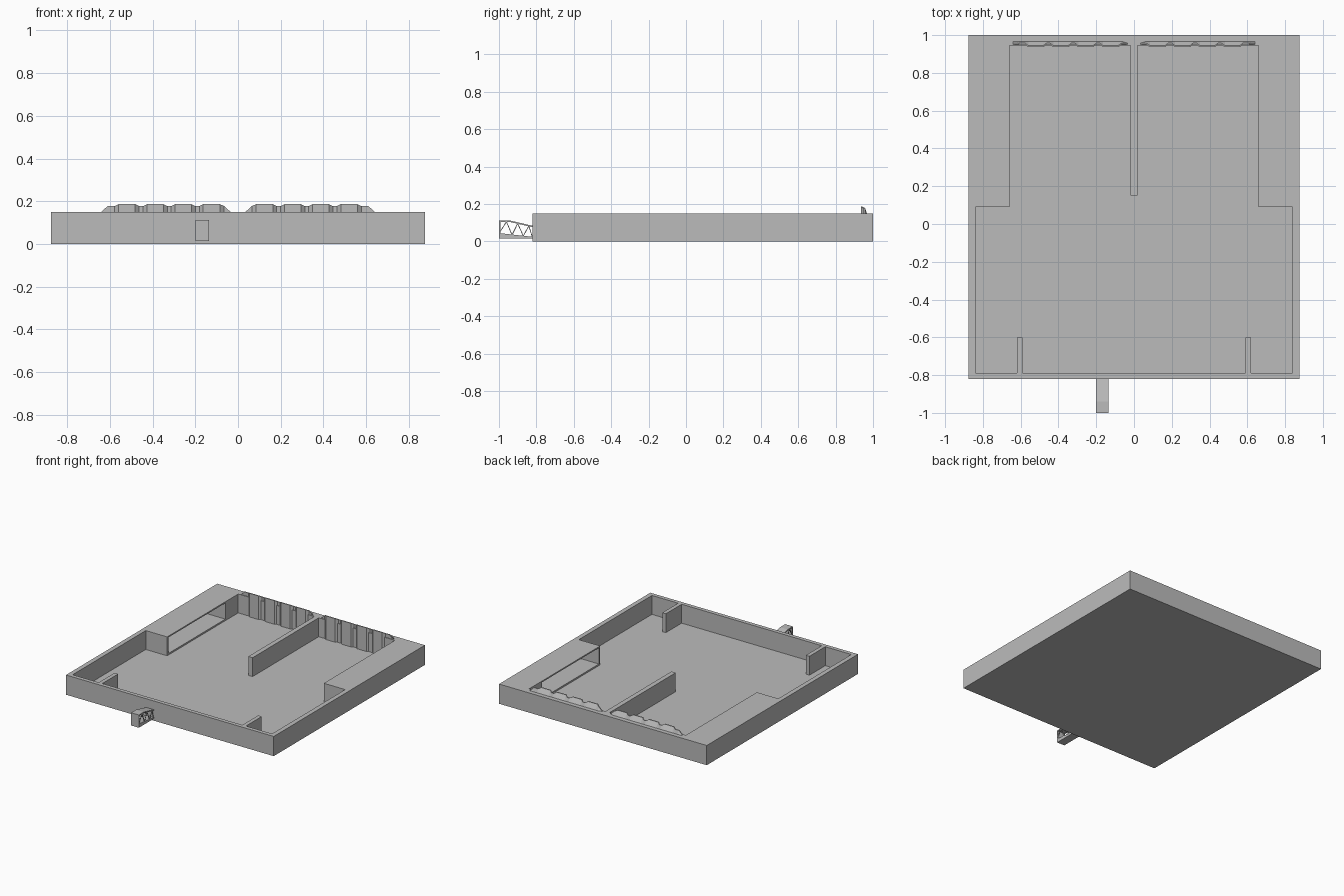
import bpy
import bmesh
from mathutils import Vector

if "Cube" in bpy.data.objects:
    bpy.data.objects.remove(bpy.data.objects["Cube"], do_unlink=True)

grey = bpy.data.materials.new("plain_grey")
grey.use_nodes = True
GREY = (0.5, 0.5, 0.5, 1)
grey.diffuse_color = GREY
grey.node_tree.nodes["Principled BSDF"].inputs["Base Color"].default_value = GREY

H = 0.15       # wall height
FLOOR = 0.006  # floor thickness


def finish(name, bm):
    bmesh.ops.recalc_face_normals(bm, faces=bm.faces)
    mesh = bpy.data.meshes.new(name)
    bm.to_mesh(mesh)
    bm.free()
    mesh.materials.append(grey)
    obj = bpy.data.objects.new(name, mesh)
    bpy.context.collection.objects.link(obj)
    return obj


def prism(name, outline, low, high, place):
    """Extrude a 2D outline from low to high; place maps (a, b, h) to a point."""
    bm = bmesh.new()
    base = bm.faces.new([bm.verts.new(place(a, b, low)) for a, b in outline])
    moved = bmesh.ops.extrude_face_region(bm, geom=[base])["geom"]
    shift = Vector(place(0, 0, high)) - Vector(place(0, 0, low))
    bmesh.ops.translate(bm, vec=shift, verts=[v for v in moved if isinstance(v, bmesh.types.BMVert)])
    return finish(name, bm)


def upright(a, b, h):
    return (a, b, h)


def sideways(a, b, h):
    return (h, a, b)


def box(name, x, y, z):
    return prism(name, [(x[0], y[0]), (x[1], y[0]), (x[1], y[1]), (x[0], y[1])], z[0], z[1], upright)


# Tray: half of the pocket outline, mirrored, cut from a solid slab
tray = box("tray", (-0.875, 0.875), (-0.82, 1.0), (0, H))
half = [(0.018, 0.15), (0.018, 0.945), (0.66, 0.945), (0.66, 0.09), (0.84, 0.09),
        (0.84, -0.79), (0.62, -0.79), (0.62, -0.60), (0.59, -0.60), (0.59, -0.79)]
pocket = half + [(-x, y) for x, y in reversed(half)]
cutters = [prism("pocket_cutter", pocket, FLOOR, H + 0.1, upright)]

# Low openings into the two side blocks
for name, side in (("left", 1), ("right", -1)):
    x = sorted((side * 0.6, side * 0.84))
    cutters.append(box(name + "_alcove_cutter", x, (0.105, 0.79), (0.018, 0.14)))

for cutter in cutters:
    mod = tray.modifiers.new(cutter.name, "BOOLEAN")
    mod.operation = "DIFFERENCE"
    mod.solver = "EXACT"
    mod.object = cutter
    cutter.hide_render = True
    cutter.hide_set(True)

# Apply the cuts and drop the cutters
bpy.context.view_layer.update()
cut_mesh = bpy.data.meshes.new_from_object(tray.evaluated_get(bpy.context.evaluated_depsgraph_get()))
tray.modifiers.clear()
tray.data = cut_mesh
for cutter in cutters:
    bpy.data.objects.remove(cutter, do_unlink=True)


# Corrugated back panels with sloping ends
def corrugated_panel(name, side):
    ridge, valley, back = 0.936, 0.950, 0.967
    columns = [(0.035, valley, H), (0.065, valley, 0.178)]
    for i in range(4):
        start = 0.085 + i * 0.132
        columns += [(start, ridge, 0.186), (start + 0.078, ridge, 0.186),
                    (start + 0.096, valley, 0.177), (start + 0.114, valley, 0.177)]
    columns[-1] = (0.61, valley, 0.178)
    columns.append((0.64, valley, H))
    bm = bmesh.new()
    rings = []
    for x, y, top in columns:
        section = [(y, FLOOR), (y, top), (y + 0.008, top), (back, H), (back, FLOOR)]
        rings.append([bm.verts.new((side * x, a, b)) for a, b in section])
    for r, s in zip(rings, rings[1:]):
        for k in range(5):
            n = (k + 1) % 5
            bm.faces.new((r[k], r[n], s[n], s[k]))
    bm.faces.new(rings[0])
    bm.faces.new(rings[-1])
    return finish(name, bm)


corrugated_panel("left_corrugated_panel", 1)
corrugated_panel("right_corrugated_panel", -1)

# Front bracket: solid end, sloping top and base, open trussed sides
X0, X1 = -0.2, -0.135
prism("bracket_base", [(-1, 0.015), (-0.82, 0.015), (-0.82, 0.025), (-1, 0.045)], X0, X1, sideways)
prism("bracket_top", [(-1, 0.104), (-0.94, 0.104), (-0.82, 0.076), (-0.82, 0.084),
                      (-0.94, 0.112), (-1, 0.112)], X0, X1, sideways)
box("bracket_end", (X0, X1), (-1, -0.992), (0.015, 0.112))


def strut(name, a, b, x):
    a, b = Vector(a), Vector(b)
    d = (b - a).normalized() * 0.002
    n = Vector((-d.y, d.x))
    prism(name, [a + n, b + n, b - n, a - n], x, x + 0.004, sideways)


truss = [(-0.995, 0.05), (-0.96, 0.106), (-0.93, 0.035), (-0.9, 0.096),
         (-0.87, 0.03), (-0.84, 0.083), (-0.822, 0.025)]
for name, x in (("right", X0), ("left", X1 - 0.004)):
    for i, (a, b) in enumerate(zip(truss, truss[1:])):
        strut(f"bracket_{name}_strut_{i + 1}", a, b, x)
